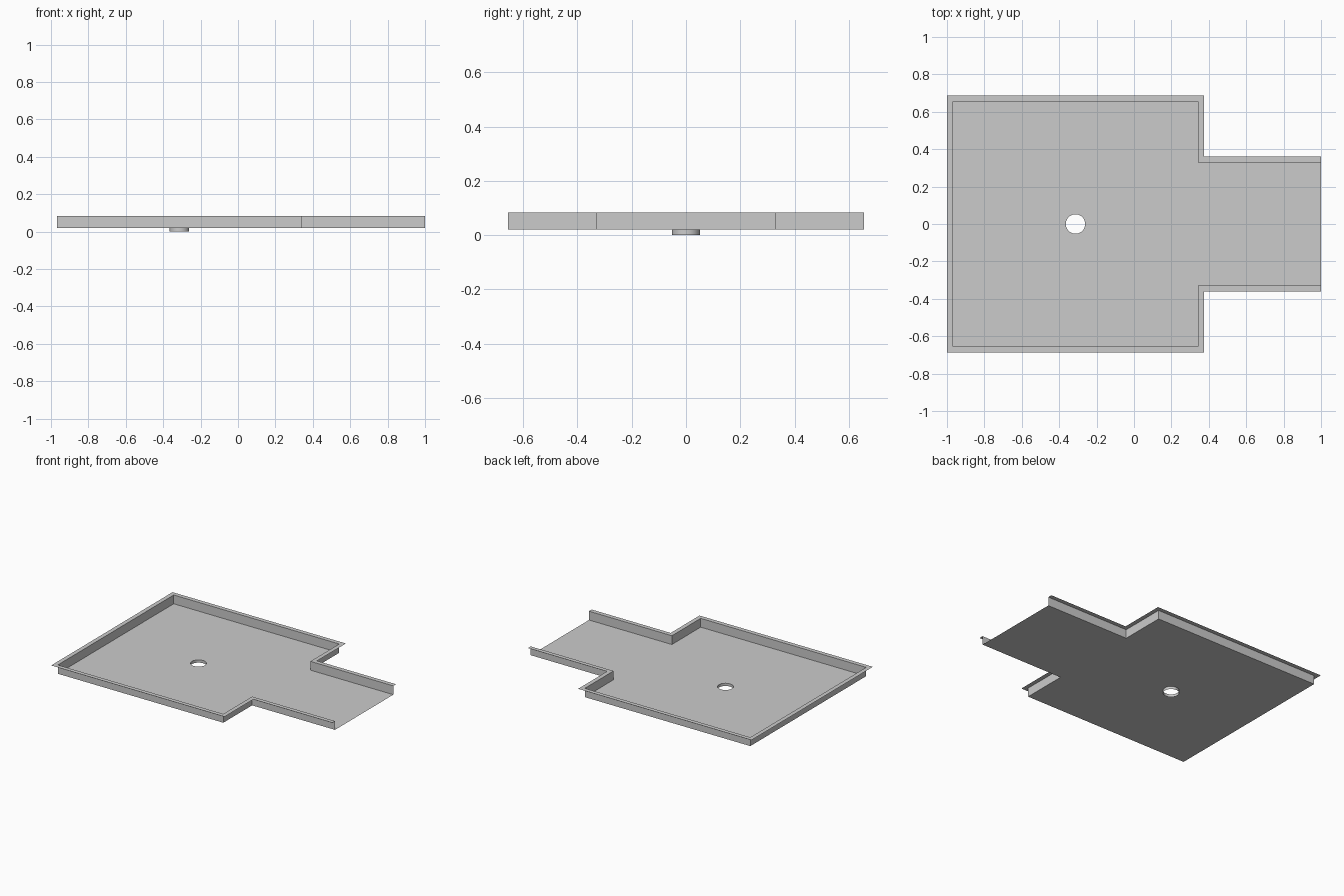
import bpy, bmesh, math

if "Cube" in bpy.data.objects:
    bpy.data.objects.remove(bpy.data.objects["Cube"])

FLOOR_Z, RIM_Z = 0.02, 0.083
HOLE_X, HOLE_R, HOLE_SIDES = -0.313, 0.052, 32


def outline(left, body_x, body_y, neck_y):
    """Open tray outline, from one neck end round to the other."""
    half = [(1.0, neck_y), (body_x, neck_y), (body_x, body_y), (left, body_y)]
    return half + [(x, -y) for x, y in reversed(half)]


def finish(bm, name):
    mesh = bpy.data.meshes.new(name)
    bm.to_mesh(mesh)
    bm.free()
    obj = bpy.data.objects.new(name, mesh)
    bpy.context.collection.objects.link(obj)
    return obj


def strip(name, path_a, za, path_b, zb, closed=False):
    """Sheet of quads joining two matching paths."""
    bm = bmesh.new()
    a = [bm.verts.new((x, y, za)) for x, y in path_a]
    b = [bm.verts.new((x, y, zb)) for x, y in path_b]
    n = len(a)
    for i in range(n if closed else n - 1):
        j = (i + 1) % n
        bm.faces.new((a[i], a[j], b[j], b[i]))
    return finish(bm, name)


inner = outline(-0.969, 0.343, 0.656, 0.33)
outer = outline(-1.0, 0.374, 0.687, 0.361)
circle = [(HOLE_X + HOLE_R * math.cos(2 * math.pi * i / HOLE_SIDES),
           HOLE_R * math.sin(2 * math.pi * i / HOLE_SIDES))
          for i in range(HOLE_SIDES)]

# Floor sheet with the round drain hole
bm = bmesh.new()
edges = []
for loop in (inner, circle):
    vs = [bm.verts.new((x, y, FLOOR_Z)) for x, y in loop]
    edges += [bm.edges.new((vs[i - 1], vs[i])) for i in range(len(vs))]
bmesh.ops.triangle_fill(bm, use_beauty=True, edges=edges, normal=(0, 0, 1))
for f in bm.faces:
    f.normal_update()
    if f.normal.z < 0:
        f.normal_flip()
finish(bm, "tray_floor")

# Upright walls, open at the neck end, and the outward rim flange
strip("tray_walls", inner, FLOOR_Z, inner, RIM_Z)
strip("rim_flange", inner, RIM_Z, outer, RIM_Z).data.flip_normals()

# Short drain collar under the floor
collar = strip("drain_collar", circle, 0.0, circle, FLOOR_Z, closed=True)
bpy.context.view_layer.objects.active = collar
collar.select_set(True)
bpy.ops.object.shade_smooth_by_angle(angle=math.radians(30))
